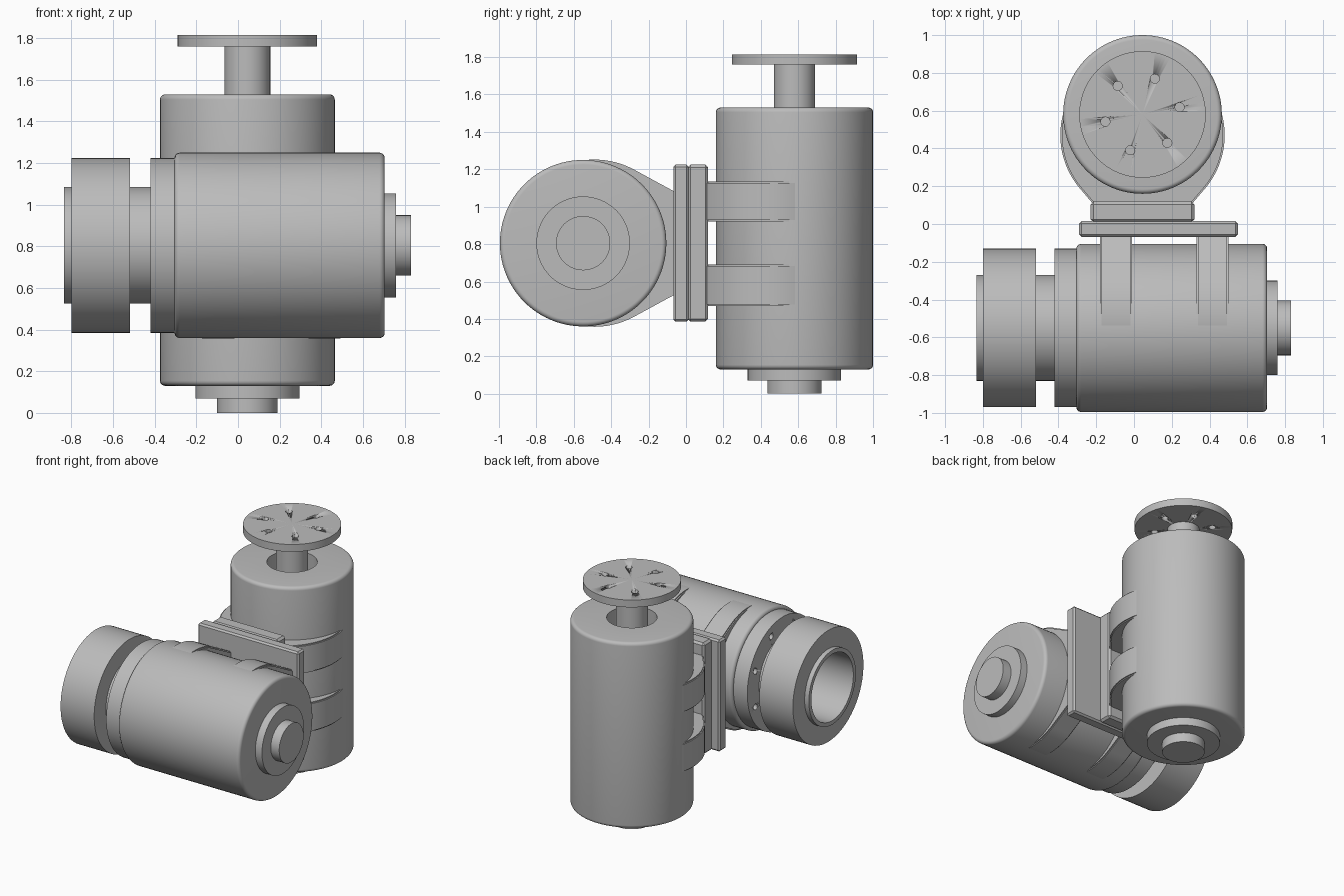
import bpy, bmesh
from math import sin, cos, pi, radians
from mathutils import Matrix, Vector

cube = bpy.data.objects.get("Cube")
if cube:
    bpy.data.objects.remove(cube, do_unlink=True)

GREY = (0.5, 0.5, 0.5, 1)
mat = bpy.data.materials.new("machined grey")
mat.use_nodes = True
mat.diffuse_color = GREY
mat.node_tree.nodes["Principled BSDF"].inputs["Base Color"].default_value = GREY

# Frames: local z becomes the axis of each actuator
UPRIGHT = Matrix.Translation((0.045, 0.58, 0))
LYING = Matrix.Translation((0, -0.55, 0.805)) @ Matrix.Rotation(pi / 2, 4, 'Y')


def finish(bm, name, frame=Matrix(), smooth=True):
    bmesh.ops.recalc_face_normals(bm, faces=bm.faces)
    bm.transform(frame)
    mesh = bpy.data.meshes.new(name)
    bm.to_mesh(mesh)
    bm.free()
    mesh.materials.append(mat)
    obj = bpy.data.objects.new(name, mesh)
    bpy.context.collection.objects.link(obj)
    if smooth:
        bpy.ops.object.select_all(action='DESELECT')
        obj.select_set(True)
        bpy.context.view_layer.objects.active = obj
        bpy.ops.object.shade_smooth_by_angle(angle=radians(30))
    return obj


def lathe(name, profile, frame, steps=96):
    """Revolve (radius, height) points; ends are closed on the axis."""
    bm = bmesh.new()
    verts = [bm.verts.new((r, 0, h)) for r, h in profile]
    edges = [bm.edges.new(pair) for pair in zip(verts, verts[1:])]
    bmesh.ops.spin(bm, geom=verts + edges, axis=(0, 0, 1), cent=(0, 0, 0),
                   angle=2 * pi, steps=steps, use_duplicate=False)
    bmesh.ops.remove_doubles(bm, verts=bm.verts, dist=0.0002)
    return finish(bm, name, frame)


def rounded(r, low, high, fillet=0.025, n=5):
    """Outer wall of a drum with filleted rims, from bottom to top."""
    arc = [i * pi / 2 / n for i in range(n + 1)]
    bottom = [(r - fillet + fillet * sin(a), low + fillet - fillet * cos(a)) for a in arc]
    top = [(r - fillet + fillet * cos(a), high - fillet + fillet * sin(a)) for a in arc]
    return bottom + top


def disc(name, r, low, high, frame):
    return lathe(name, [(0, low), (r, low), (r, high), (0, high)], frame)


def drill(obj, radius, circle, count, low, high, frame, start):
    """Cut a ring of bolt holes."""
    bm = bmesh.new()
    for i in range(count):
        a = start + 2 * pi * i / count
        place = Matrix.Translation((circle * cos(a), circle * sin(a), (low + high) / 2))
        bmesh.ops.create_cone(bm, cap_ends=True, segments=24, radius1=radius,
                              radius2=radius, depth=high - low, matrix=place)
    cutter = finish(bm, "hole_cutter", frame)
    cutter.hide_render = True
    mod = obj.modifiers.new("holes", 'BOOLEAN')
    mod.operation, mod.solver, mod.object = 'DIFFERENCE', 'EXACT', cutter
    bpy.context.view_layer.objects.active = obj
    bpy.ops.object.modifier_apply(modifier=mod.name)
    bpy.data.objects.remove(cutter, do_unlink=True)


def plate(name, low, high, bevel):
    low, high = Vector(low), Vector(high)
    bm = bmesh.new()
    bmesh.ops.create_cube(bm, size=1, matrix=Matrix.Translation((low + high) / 2)
                          @ Matrix.Diagonal((*(high - low), 1)))
    bmesh.ops.bevel(bm, geom=bm.edges[:], offset=bevel, segments=1, affect='EDGES')
    return finish(bm, name, smooth=False)


def saddle(name, centre, radius, foot, half_foot, low, high, frame):
    """Clamp arm: hull of a round end and a straight foot, extruded along the axis."""
    bm = bmesh.new()
    for h in (low, high):
        for i in range(128):
            a = 2 * pi * i / 128
            bm.verts.new((radius * cos(a), centre + radius * sin(a), h))
        for x in (-half_foot, half_foot):
            bm.verts.new((x, foot, h))
    hull = bmesh.ops.convex_hull(bm, input=bm.verts[:])
    bmesh.ops.delete(bm, geom=[v for v in bm.verts if not v.link_faces], context='VERTS')
    bmesh.ops.dissolve_limit(bm, angle_limit=0.01, verts=bm.verts[:], edges=bm.edges[:])
    rims = [e for e in bm.edges if abs(e.verts[0].co.z - e.verts[1].co.z) < 0.001]
    bmesh.ops.bevel(bm, geom=rims, offset=0.008, segments=2, affect='EDGES')
    return finish(bm, name, frame)


# Upright actuator: drum with a top well, stepped base, shaft and tool flange
lathe("upright_body", [(0, 0.13)] + rounded(0.42, 0.13, 1.53)
      + [(0.172, 1.53), (0.172, 1.28), (0, 1.28)], UPRIGHT)
disc("upright_base_step", 0.25, 0.07, 0.14, UPRIGHT)
disc("upright_base_boss", 0.145, 0, 0.08, UPRIGHT)
disc("output_shaft", 0.11, 1.27, 1.77, UPRIGHT)
flange = disc("output_flange", 0.335, 1.76, 1.815, UPRIGHT)
drill(flange, 0.024, 0.2, 6, 1.7, 1.9, UPRIGHT, radians(11))

# Lying actuator: drum, end steps, collar, neck and hollow end cup
lathe("lying_body", [(0, -0.305)] + rounded(0.445, -0.305, 0.705) + [(0, 0.705)], LYING)
disc("lying_end_step", 0.25, 0.69, 0.76, LYING)
disc("lying_end_boss", 0.145, 0.75, 0.83, LYING)
collar = disc("collar", 0.42, -0.42, -0.29, LYING)
drill(collar, 0.022, 0.35, 8, -0.5, -0.38, LYING, radians(22.5))
disc("neck", 0.28, -0.525, -0.41, LYING)
lathe("end_cup", [(0, -0.52), (0.42, -0.52), (0.42, -0.8), (0.28, -0.8), (0.28, -0.835),
                  (0.25, -0.835), (0.25, -0.53), (0, -0.53)], LYING)

# Mounting plates between the two actuators
plate("front_mounting_plate", (-0.29, -0.068, 0.385), (0.55, 0.015, 1.225), 0.012)
plate("back_mounting_plate", (-0.23, 0.01, 0.385), (0.32, 0.118, 1.225), 0.015)

# Clamp arms
for side, low, high in (("lower", 0.47, 0.69), ("upper", 0.92, 1.135)):
    saddle(side + "_upright_clamp", -0.11, 0.435, -0.47, 0.265, low, high, UPRIGHT)
for side, low, high in (("right", -0.18, -0.01), ("left", 0.33, 0.5)):
    saddle(side + "_lying_clamp", 0.06, 0.447, 0.49, 0.275, low, high, LYING)
